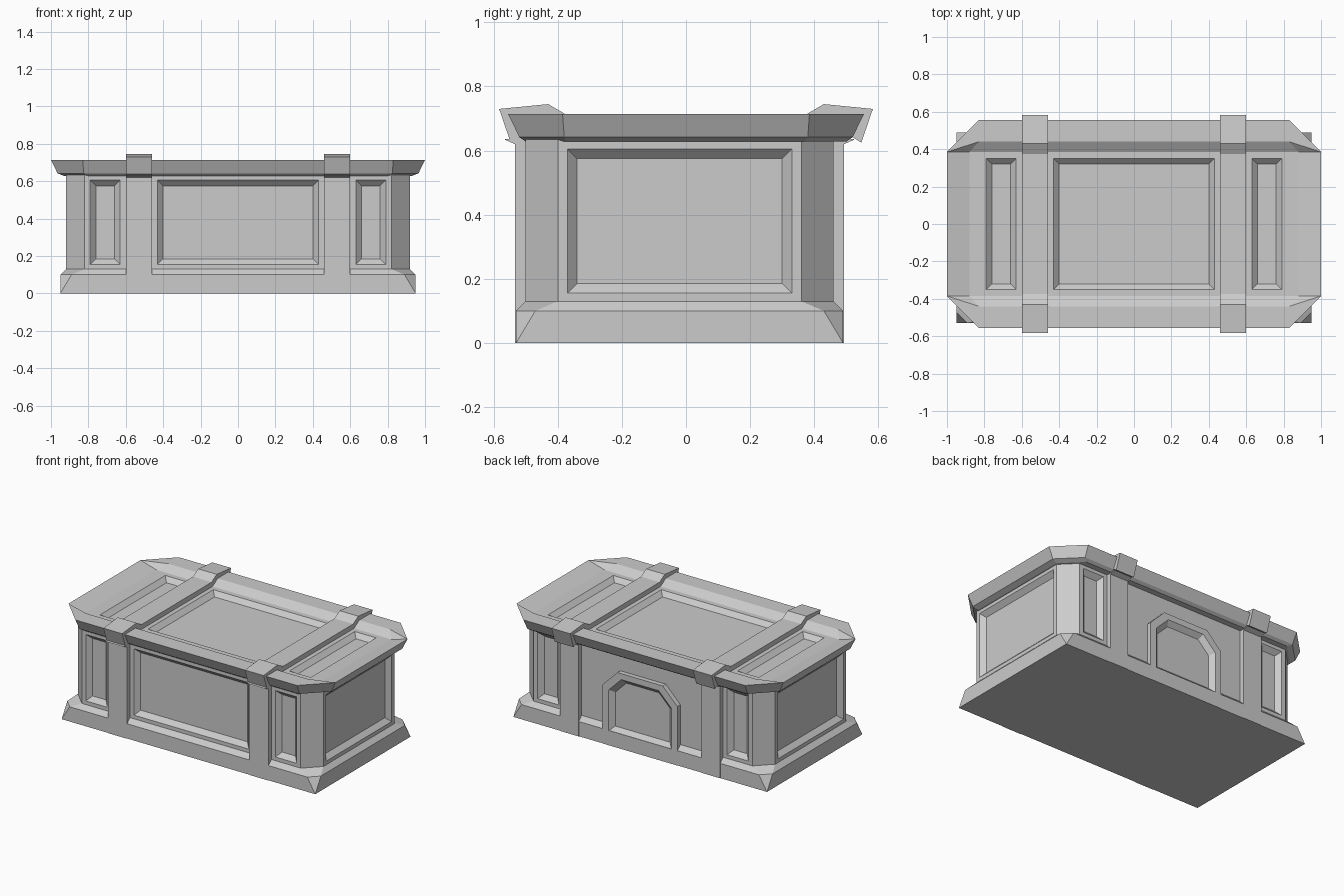
import bpy, bmesh
from mathutils import Vector

if "Cube" in bpy.data.objects:
    bpy.data.objects.remove(bpy.data.objects["Cube"])

def finish(bm, name):
    bmesh.ops.remove_doubles(bm, verts=bm.verts, dist=1e-5)
    bmesh.ops.recalc_face_normals(bm, faces=bm.faces)
    me = bpy.data.meshes.new(name)
    bm.to_mesh(me)
    bm.free()
    ob = bpy.data.objects.new(name, me)
    bpy.context.collection.objects.link(ob)
    return ob

def octagon(hx, hy, c, z, cy=0.0):
    pts = [(hx, -hy + c), (hx, hy - c), (hx - c, hy), (-hx + c, hy),
           (-hx, hy - c), (-hx, -hy + c), (-hx + c, -hy), (hx - c, -hy)]
    return [(x, y + cy, z) for x, y in pts]

def loft(bm, rings, cap_start=True, cap_end=True):
    vs = [[bm.verts.new(p) for p in r] for r in rings]
    n = len(rings[0])
    for a, b in zip(vs, vs[1:]):
        for i in range(n):
            j = (i + 1) % n
            bm.faces.new((a[i], a[j], b[j], b[i]))
    if cap_start:
        bm.faces.new(vs[0][::-1])
    if cap_end:
        bm.faces.new(vs[-1])
    return vs

def recess(bm, origin, u, v, n, rect, depth=0.03, slope=0.03, out=0.01):
    """Tapered cutter for a bevelled panel; rect = u0, u1, v0, v1 at the surface."""
    o, u, v, n = map(Vector, (origin, u, v, n))
    u0, u1, v0, v1 = rect
    rings = []
    for d in (out, -depth):
        g = d * slope / depth
        rings.append([o + u * a + v * b + n * d for a, b in
                      ((u0 - g, v0 - g), (u1 + g, v0 - g), (u1 + g, v1 + g), (u0 - g, v1 + g))])
    loft(bm, rings)

def carve(ob, bm):
    cutter = finish(bm, "panel_cutter")
    cutter.hide_render = True
    m = ob.modifiers.new("panels", 'BOOLEAN')
    m.operation, m.solver, m.object = 'DIFFERENCE', 'EXACT', cutter
    bpy.context.view_layer.objects.active = ob
    bpy.ops.object.modifier_apply(modifier=m.name)
    bpy.data.objects.remove(cutter)

def strap(name, profile, x0, x1):
    bm = bmesh.new()
    loft(bm, [[(x, y, z) for y, z in profile] for x in (x0, x1)])
    return finish(bm, name)

CY = -0.02                       # body centre in y
X, Y, Z = (1, 0, 0), (0, 1, 0), (0, 0, 1)
COLUMNS = [(-0.79, -0.63), (-0.43, 0.43), (0.63, 0.79)]

# plinth: square foot turning into a chamfered top
bm = bmesh.new()
loft(bm, [octagon(0.95, 0.51, 0, 0, CY), octagon(0.95, 0.51, 0.06, 0.10, CY),
          octagon(0.92, 0.48, 0.10, 0.13, CY)])
finish(bm, "plinth")

# body with recessed panels
bm = bmesh.new()
loft(bm, [octagon(0.92, 0.48, 0.10, 0.12, CY), octagon(0.92, 0.48, 0.10, 0.64, CY)])
body = finish(bm, "body")
cut = bmesh.new()
for x0, x1 in COLUMNS:
    recess(cut, (0, CY - 0.48, 0), X, Z, (0, -1, 0), (x0, x1, 0.155, 0.605))
    if x0 * x1 > 0:
        recess(cut, (0, CY + 0.48, 0), X, Z, Y, (x0, x1, 0.155, 0.605))
for s in (-1, 1):
    recess(cut, (s * 0.92, CY, 0), Y, Z, (s, 0, 0), (-0.35, 0.35, 0.155, 0.605))
carve(body, cut)

# arched frame on the back
def arch(hx, top, c, bottom, y):
    return [(-hx, y, bottom), (-hx, y, top - c), (-hx + c, y, top),
            (hx - c, y, top), (hx, y, top - c), (hx, y, bottom)]
bm = bmesh.new()
loft(bm, [arch(0.28, 0.51, 0.11, 0.0, 0.44), arch(0.28, 0.51, 0.11, 0.0, 0.492),
          arch(0.235, 0.47, 0.095, 0.10, 0.492), arch(0.205, 0.44, 0.083, 0.10, 0.463)])
finish(bm, "back_arch_frame")

# lid: flared rim with a sunken middle
SUNK = 0.68
bm = bmesh.new()
inner = [(sx * x, sy * y, z) for sx, sy, x, y, z in (
    (1, -1, .88, .385, SUNK), (1, 1, .88, .385, SUNK), (1, 1, .83, .44, .714), (-1, 1, .83, .44, .714),
    (-1, 1, .88, .385, SUNK), (-1, -1, .88, .385, SUNK), (-1, -1, .83, .44, .714), (1, -1, .83, .44, .714))]
rings = loft(bm, [octagon(0.93, 0.50, 0.13, 0.628), octagon(0.965, 0.52, 0.14, 0.642),
                  octagon(1.0, 0.555, 0.17, 0.714), inner], cap_end=False)
r = rings[-1]
for ids in ((0, 1, 4, 5), (1, 2, 3, 4), (5, 6, 7, 0)):
    bm.faces.new([r[i] for i in ids])
bmesh.ops.triangulate(bm, faces=[f for f in bm.faces if len(f.verts) == 4])
lid = finish(bm, "lid")
cut = bmesh.new()
for x0, x1 in COLUMNS:
    recess(cut, (0, 0, SUNK), X, Y, Z, (x0, x1, -0.35, 0.35))
carve(lid, cut)
# floor below the lid stays hidden inside the body

# straps over the lid and down both faces
half = [(0.375, 0.713), (0.43, 0.745), (0.583, 0.73), (0.547, 0.625), (0.515, 0.645)]
over = half + [(-y, z) for y, z in reversed(half)]
down = [(0.47, 0.0), (0.513, 0.0), (0.513, 0.62), (0.547, 0.635), (0.47, 0.645)]
for side, x0 in (("left", -0.60), ("right", 0.46)):
    strap(side + "_lid_strap", over, x0, x0 + 0.14)
    for face, s in (("front", -1), ("back", 1)):
        strap(f"{side}_{face}_strap", [(CY + s * y, z) for y, z in down], x0, x0 + 0.14)
